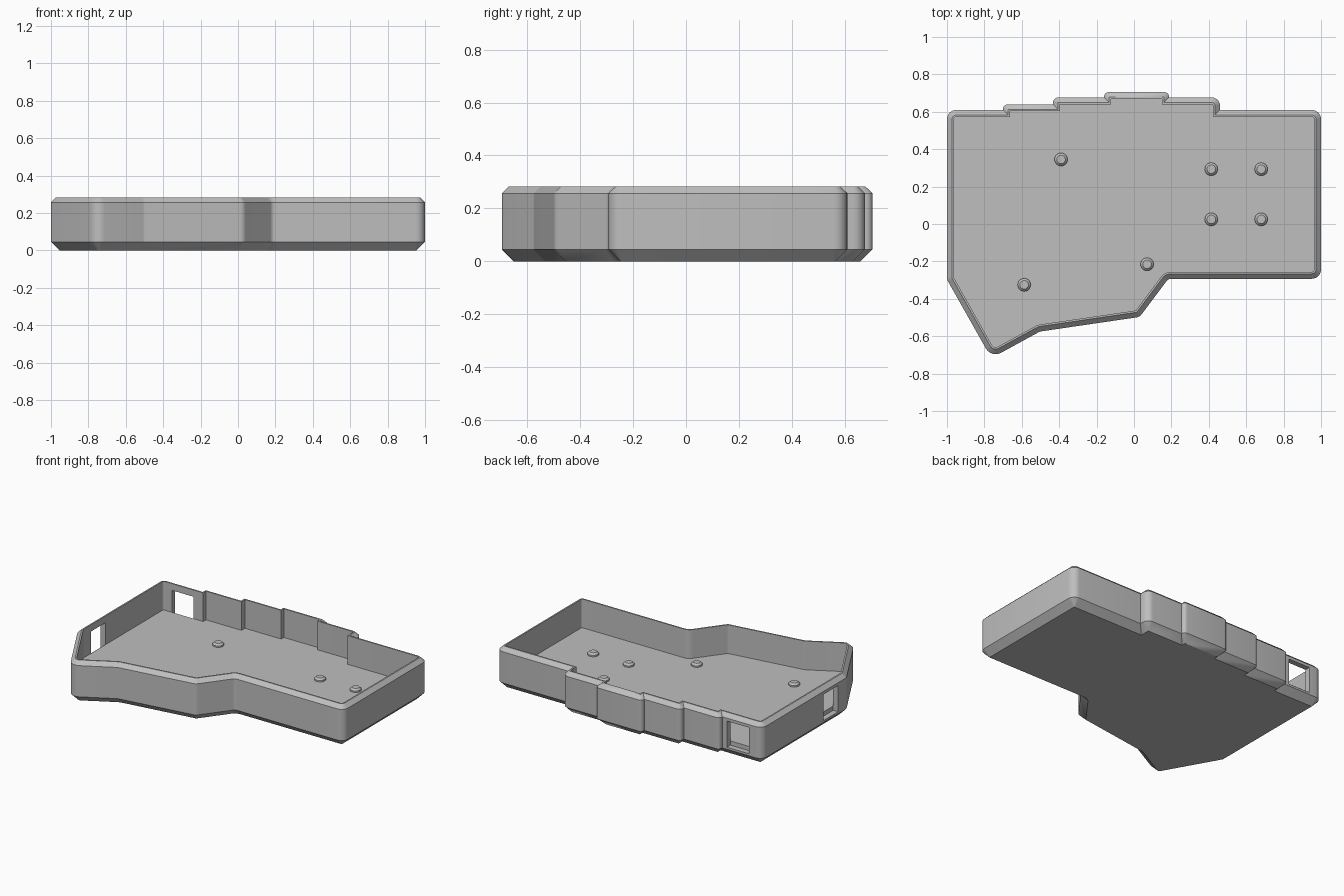
import bpy, bmesh, math
from mathutils import Vector

cube = bpy.data.objects.get("Cube")
if cube:
    bpy.data.objects.remove(cube, do_unlink=True)

grey = bpy.data.materials.new("light_grey")
grey.use_nodes = True
colour = (0.52, 0.52, 0.52, 1)
grey.diffuse_color = colour
grey.node_tree.nodes["Principled BSDF"].inputs["Base Color"].default_value = colour

FLOOR, TOP = 0.088, 0.283

# Case outline, counter-clockwise: x, y, corner radius
OUTLINE = [
    (-1, 0.61, 0.05), (-1, -0.297, 0.05), (-0.763, -0.717, 0.06),
    (-0.503, -0.575, 0.03), (0.03, -0.497, 0.04), (0.183, -0.293, 0.03),
    (1, -0.293, 0.05), (1, 0.61, 0.05),
    # stepped back edge
    (0.46, 0.61, 0), (0.46, 0.677, 0.045), (0.187, 0.677, 0),
    (0.187, 0.705, 0.024), (-0.16, 0.705, 0.024), (-0.16, 0.677, 0),
    (-0.433, 0.677, 0.028), (-0.433, 0.64, 0), (-0.70, 0.64, 0.025),
    (-0.70, 0.61, 0),
]


def ring(inset, steps=6):
    """Outline moved inwards, with its corners rounded."""
    pts = [Vector(p[:2]) for p in OUTLINE]
    n, result = len(pts), []
    for i, p in enumerate(pts):
        d_in = (p - pts[i - 1]).normalized()
        d_out = (pts[(i + 1) % n] - p).normalized()
        n_in, n_out = Vector((-d_in.y, d_in.x)), Vector((-d_out.y, d_out.x))
        bisector = (n_in + n_out).normalized()
        corner = p + bisector * inset / bisector.dot(n_in)
        turn = d_in.cross(d_out) if hasattr(d_in, "cross") else 0
        side = 1 if turn > 0 else -1
        r = OUTLINE[i][2]
        if r:
            r = max(r - side * inset, 0)
        # arc centre lies on the bisector, on the inside of the bend
        centre = corner + bisector * side * r / bisector.dot(n_in)
        start = math.atan2(-side * n_in.y, -side * n_in.x)
        sweep = d_in.x * d_out.y - d_in.y * d_out.x
        sweep = math.atan2(sweep, d_in.dot(d_out))
        for k in range(steps + 1):
            a = start + sweep * k / steps
            result.append(centre + Vector((math.cos(a), math.sin(a))) * r)
    return result


def finish(bm, name):
    bmesh.ops.remove_doubles(bm, verts=bm.verts, dist=1e-5)
    bmesh.ops.recalc_face_normals(bm, faces=bm.faces)
    mesh = bpy.data.meshes.new(name)
    bm.to_mesh(mesh)
    bm.free()
    mesh.materials.append(grey)
    obj = bpy.data.objects.new(name, mesh)
    bpy.context.collection.objects.link(obj)
    return obj


def select(obj):
    bpy.ops.object.select_all(action='DESELECT')
    obj.select_set(True)
    bpy.context.view_layer.objects.active = obj


# Tray: chamfered shell with a flat rim and an open cavity
bm = bmesh.new()
profile = [(0.045, 0), (0, 0.045), (0, 0.257), (0.027, TOP), (0.037, TOP), (0.037, FLOOR)]
loops = [[bm.verts.new((p.x, p.y, z)) for p in ring(inset)] for inset, z in profile]
for low, high in zip(loops, loops[1:]):
    for i in range(len(low)):
        bm.faces.new((low[i - 1], low[i], high[i], high[i - 1]))
bm.faces.new(loops[0][::-1])
bm.faces.new(loops[-1])
tray = finish(bm, "tray")

# Port openings in the back and right walls
for centre, size in [((-0.817, 0.613, 0.148), (0.165, 0.08, 0.178)),
                     ((-1.003, -0.127, 0.148), (0.08, 0.16, 0.178))]:
    bm = bmesh.new()
    bmesh.ops.create_cube(bm, size=1)
    bmesh.ops.scale(bm, vec=size, verts=bm.verts)
    bmesh.ops.translate(bm, vec=centre, verts=bm.verts)
    cutter = finish(bm, "port_cutter")
    cutter.hide_render = True
    cut = tray.modifiers.new("port", 'BOOLEAN')
    cut.operation, cut.solver, cut.object = 'DIFFERENCE', 'EXACT', cutter
    select(tray)
    bpy.ops.object.modifier_apply(modifier=cut.name)
    bpy.data.objects.remove(cutter, do_unlink=True)
select(tray)
bpy.ops.object.shade_smooth_by_angle(angle=math.radians(25))

# Mounting studs: short posts with a chamfered top
STUDS = [(-0.39, 0.345), (-0.587, -0.325), (0.07, -0.215)]
STUDS += [(x, y) for x in (0.413, 0.68) for y in (0.025, 0.293)]
for x, y in STUDS:
    bm = bmesh.new()
    for r1, r2, z, h in [(0.035, 0.035, FLOOR - 0.01, 0.02), (0.035, 0.023, FLOOR + 0.01, 0.012)]:
        made = bmesh.ops.create_cone(bm, cap_ends=True, segments=24,
                                     radius1=r1, radius2=r2, depth=h)
        bmesh.ops.translate(bm, vec=(x, y, z + h / 2), verts=made["verts"])
    stud = finish(bm, "mounting_stud")
    select(stud)
    bpy.ops.object.shade_smooth_by_angle(angle=math.radians(25))
